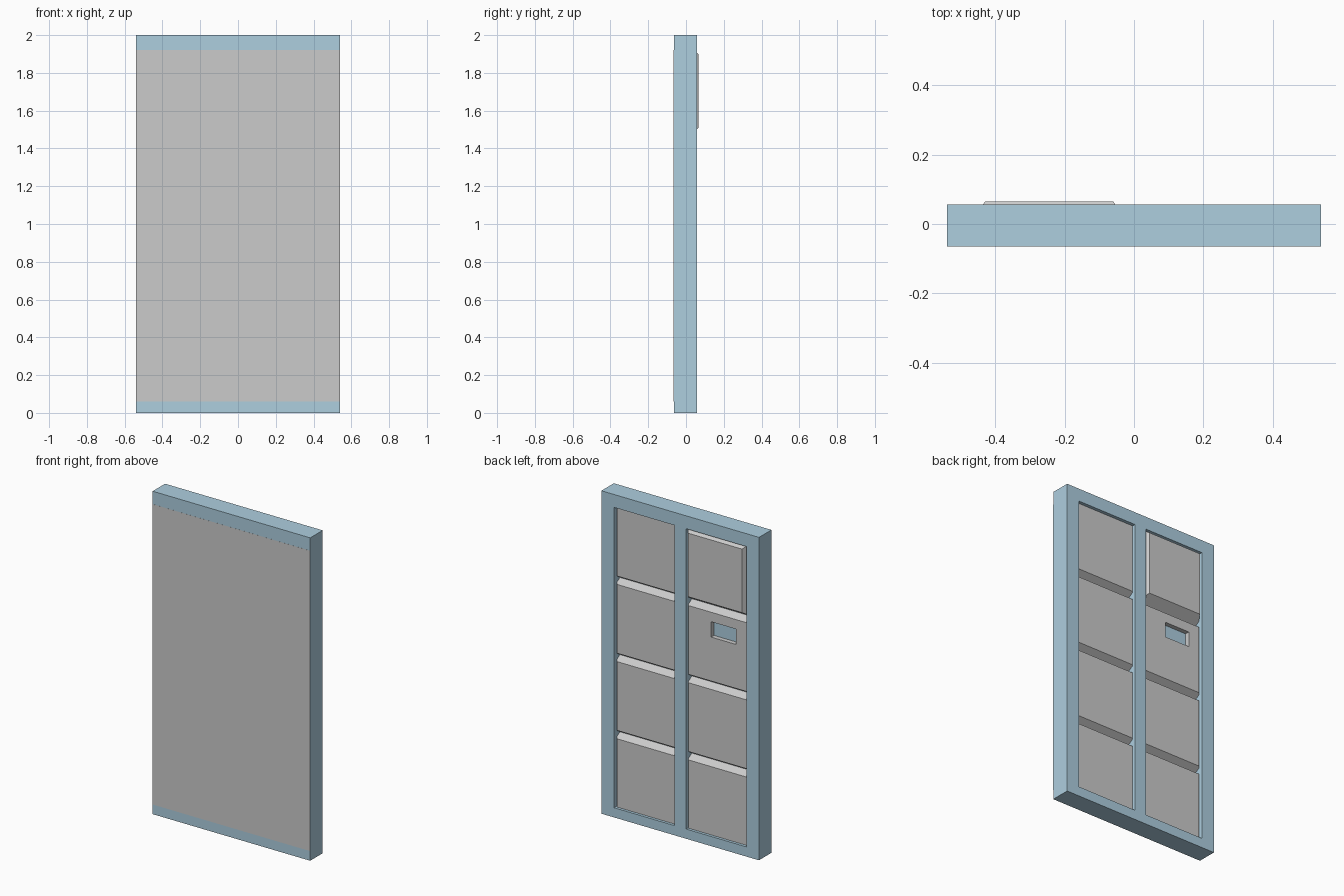
import bpy, bmesh
from mathutils import Vector

if "Cube" in bpy.data.objects:
    bpy.data.objects.remove(bpy.data.objects["Cube"])

BACK = 0.057      # rear face of the frame
FLOOR = 0.0       # bottom of the two pockets

blue = bpy.data.materials.new("blue_paint")
blue.diffuse_color = (0.42, 0.62, 0.74, 1)
blue.use_nodes = True
blue.node_tree.nodes["Principled BSDF"].inputs["Base Color"].default_value = blue.diffuse_color


def box(name, lo, hi, mat=None, inset=0.0):
    """Box between two corners; the +y face is shrunk by inset on each side."""
    bm = bmesh.new()
    bmesh.ops.create_cube(bm, size=1)
    lo, hi = Vector(lo), Vector(hi)
    mid, size = (lo + hi) / 2, hi - lo
    for v in bm.verts:
        far = v.co.y > 0
        sx, sz = (1 if v.co.x > 0 else -1), (1 if v.co.z > 0 else -1)
        v.co = mid + Vector(v.co[i] * size[i] for i in range(3))
        if far:
            v.co.x -= sx * inset
            v.co.z -= sz * inset
    me = bpy.data.meshes.new(name)
    bm.to_mesh(me)
    bm.free()
    ob = bpy.data.objects.new(name, me)
    bpy.context.collection.objects.link(ob)
    if mat:
        me.materials.append(mat)
    return ob


def cut(target, cutter):
    mod = target.modifiers.new("cut", 'BOOLEAN')
    mod.operation = 'DIFFERENCE'
    mod.solver = 'EXACT'
    mod.object = cutter
    cutter.hide_render = True
    cutter.hide_set(True)


# Door slab with two tall pockets in the rear
frame = box("door_frame", (-0.54, -0.0645, 0), (0.54, BACK, 2), blue)
for side in (-1, 1):
    xs = sorted((side * 0.04, side * 0.453))
    cut(frame, box("pocket_cutter", (xs[0], FLOOR, 0.06), (xs[1], 0.2, 1.92), blue))

# Grey sheet over the front
box("front_sheet", (-0.54, -0.065, 0.06), (0.54, -0.06, 1.92))

# Bevelled panels, four per pocket; one stands proud of the frame
HX, HZ, SLOPE = 0.2275, 0.239, 0.65
for side in (-1, 1):
    for row in range(4):
        top = 0.065 if side < 0 and row == 0 else 0.04
        cx, cz = side * 0.245, 1.704 - 0.478 * row
        panel = box("rear_panel", (cx - HX, FLOOR - 0.0005, cz - HZ),
                    (cx + HX, top, cz + HZ), None, SLOPE * top)
        # Small window recess
        if side < 0 and row == 1:
            cut(panel, box("window_cutter", (-0.37, -0.05, 1.285), (-0.2, 0.2, 1.38)))
            box("window_plate", (-0.38, -0.002, 1.275), (-0.19, 0.012, 1.39), blue)
